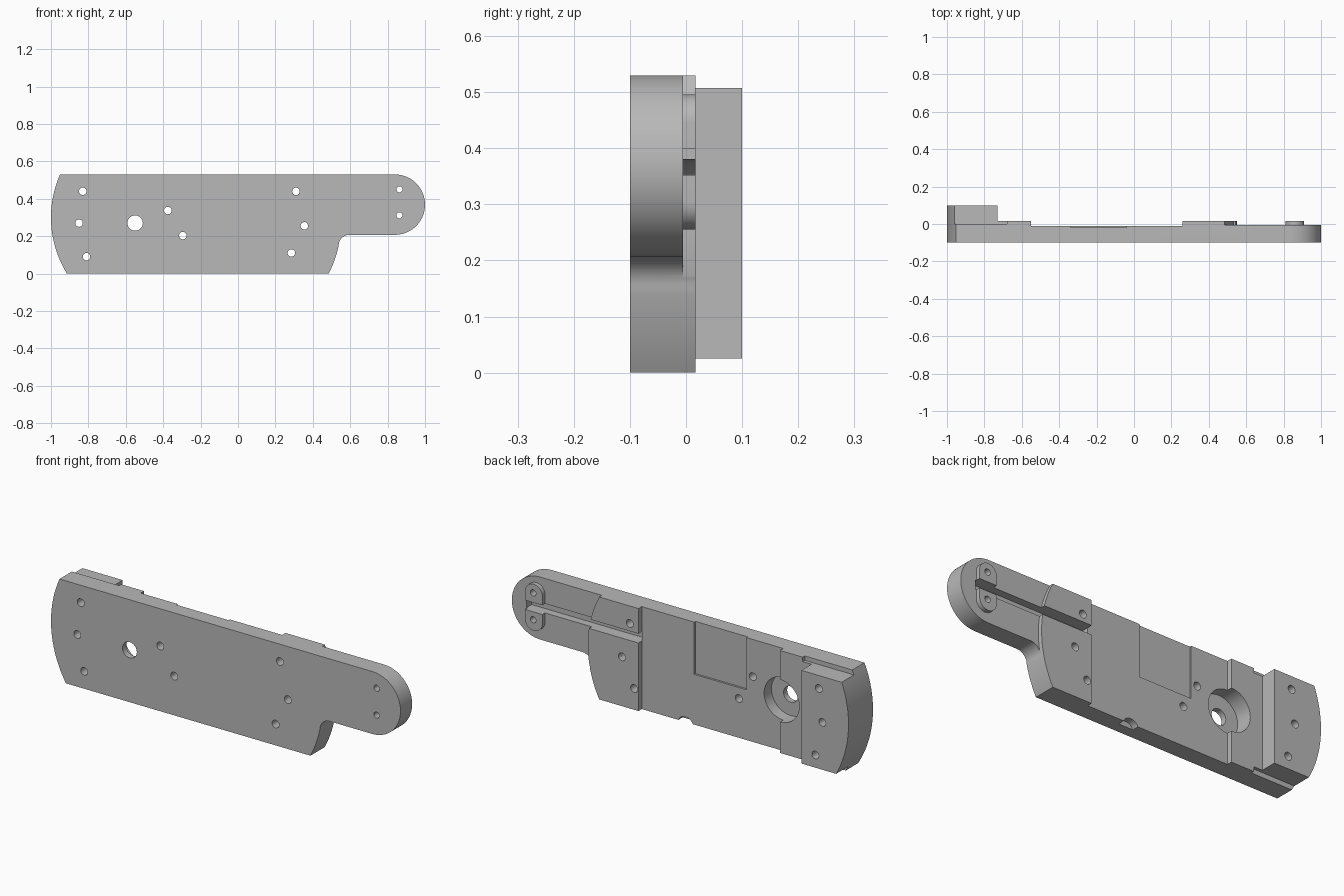
import bpy, bmesh, math

if "Cube" in bpy.data.objects:
    bpy.data.objects.remove(bpy.data.objects["Cube"], do_unlink=True)

grey = bpy.data.materials.new("machined_grey")
grey.use_nodes = True
COLOUR = (0.48, 0.48, 0.48, 1)
grey.diffuse_color = COLOUR
grey.node_tree.nodes["Principled BSDF"].inputs["Base Color"].default_value = COLOUR


def arc(cx, cz, r, start, end, steps=24):
    """Points of an arc in the x-z plane, angles in degrees."""
    angles = [math.radians(start + (end - start) * i / steps) for i in range(steps + 1)]
    return [(cx + r * math.cos(a), cz + r * math.sin(a)) for a in angles]


def disc(cx, cz, r, steps=32):
    return arc(cx, cz, r, 0, 360, steps)[:-1]


def rect(x0, x1, z0, z1):
    return [(x0, z0), (x1, z0), (x1, z1), (x0, z1)]


def prism(name, points, y0, y1):
    """Extrude an x-z outline from y0 to y1."""
    bm = bmesh.new()
    face = bm.faces.new([bm.verts.new((x, y0, z)) for x, z in points])
    made = bmesh.ops.extrude_face_region(bm, geom=[face])["geom"]
    for v in made:
        if isinstance(v, bmesh.types.BMVert):
            v.co.y = y1
    bmesh.ops.recalc_face_normals(bm, faces=bm.faces)
    mesh = bpy.data.meshes.new(name)
    bm.to_mesh(mesh)
    bm.free()
    mesh.materials.append(grey)
    obj = bpy.data.objects.new(name, mesh)
    bpy.context.collection.objects.link(obj)
    return obj


def combine(target, tool, operation="DIFFERENCE"):
    """Apply a boolean and discard the tool object."""
    tool.hide_render = True
    mod = target.modifiers.new("combine", "BOOLEAN")
    mod.operation = operation
    mod.solver = "EXACT"
    mod.object = tool
    bpy.context.view_layer.objects.active = target
    bpy.ops.object.modifier_apply(modifier=mod.name)
    bpy.data.objects.remove(tool, do_unlink=True)


def cut(points, y0, y1=0.2):
    combine(plate, prism("cutter", points, y0, y1))


TOP = 0.53
STEP = 0.017


def shoulder(z):
    """x of the curved shoulder between the body and the arm."""
    return -0.02 + math.sqrt(0.57 ** 2 - (z - 0.265) ** 2)


def shoulder_curve(z0, z1, steps=16):
    zs = [z0 + (z1 - z0) * i / steps for i in range(steps + 1)]
    return [(shoulder(z), z) for z in zs]


# Plate outline: curved shoulder, fillet, round arm end, bowed butt end
outline = shoulder_curve(0, 0.15)
outline += arc(shoulder(0.15) + 0.057, 0.15, 0.057, 180, 90, 10)[1:]
outline += arc(0.8385, 0.3685, 0.1615, -90, 90, 36)
a0 = math.degrees(math.asin((TOP - 0.3) / 0.57))
a1 = math.degrees(math.asin(0.3 / 0.57))
outline += arc(-0.43, 0.3, 0.57, 180 - a0, 180 + a1, 28)
plate = prism("plate", outline, -0.1, 0.1)

# Lower everything except the end block, then the ledges beside the block
cut(rect(-0.73, 1.2, -0.2, 0.8), STEP)
cut(rect(-1.2, -0.68, 0.507, 0.8), 0)
cut(rect(-1.2, -0.68, -0.2, 0.025), 0)

# Recessed middle and its shallow open pocket
cut(rect(-0.55, 0.26, -0.2, 0.8), -0.01)
cut(rect(-0.34, -0.04, 0.26, 0.8), -0.02)

# Lowered arm beyond the shoulder
cut([(1.2, 0.15), (1.2, 0.8)] + [(shoulder(TOP), 0.8)] + shoulder_curve(TOP, 0.15), -0.005)

# Raised rounded boss on the arm
boss = arc(0.86, 0.446, 0.05, 0, 180, 20) + arc(0.86, 0.305, 0.05, 180, 360, 20)
combine(plate, prism("boss", boss, -0.03, STEP), "UNION")

# Long groove through the boss, arm and raised shoulder
cut(rect(0.26, 0.915, 0.352, 0.4), -0.045)

# Counterbored main hole and half-round relief on the lower edge
cut(disc(-0.55, 0.27, 0.11, 48), -0.07)
cut(disc(-0.55, 0.27, 0.041), -0.2)
cut(disc(0.01, -0.018, 0.045), -0.045)

# Small through holes
holes = [(-0.83, 0.44), (-0.85, 0.27), (-0.81, 0.09), (-0.375, 0.337), (-0.295, 0.203),
         (0.31, 0.44), (0.355, 0.255), (0.285, 0.11), (0.863, 0.45), (0.863, 0.311)]
for x, z in holes:
    cut(disc(x, z, 0.016 if x > 0.8 else 0.02, 24), -0.2)

# Smooth the curved walls, keep the machined edges sharp
bpy.ops.object.select_all(action="DESELECT")
plate.select_set(True)
bpy.context.view_layer.objects.active = plate
bpy.ops.object.shade_smooth_by_angle(angle=math.radians(30))
